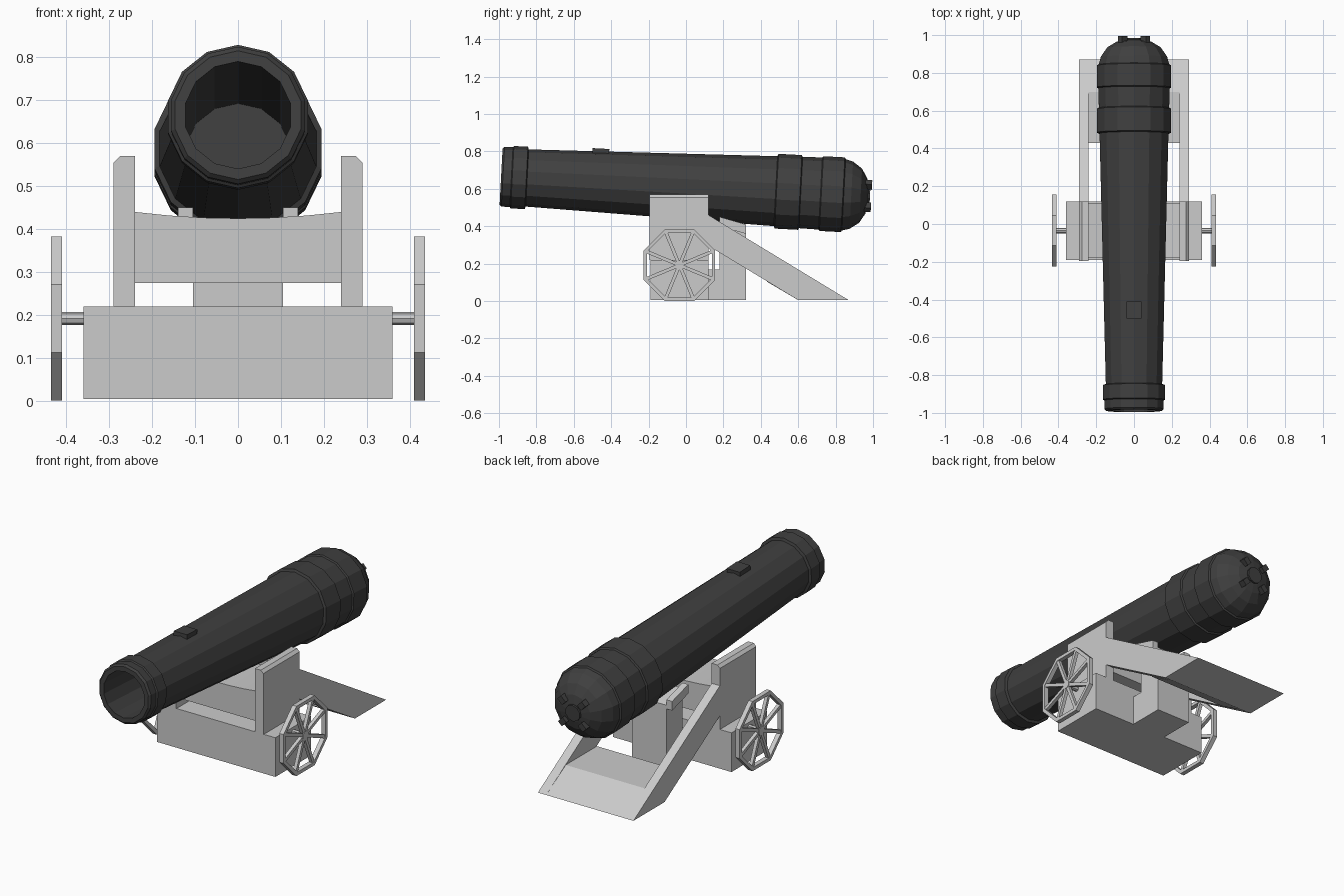
import bpy, bmesh
from math import pi, sin, cos
from mathutils import Matrix, Vector

old = bpy.data.objects.get("Cube")
if old:
    bpy.data.objects.remove(old)


def material(name, v):
    m = bpy.data.materials.new(name)
    m.use_nodes = True
    m.diffuse_color = (v, v, v, 1)
    m.node_tree.nodes["Principled BSDF"].inputs["Base Color"].default_value = (v, v, v, 1)
    return m


IRON = material("dark iron", 0.05)
GREY = material("light grey carriage", 0.6)


def finish(name, bm, mat, matrix=None):
    bmesh.ops.remove_doubles(bm, verts=bm.verts, dist=1e-5)
    bmesh.ops.recalc_face_normals(bm, faces=bm.faces)
    if matrix:
        bm.transform(matrix)
    mesh = bpy.data.meshes.new(name)
    bm.to_mesh(mesh)
    bm.free()
    mesh.materials.append(mat)
    obj = bpy.data.objects.new(name, mesh)
    bpy.context.collection.objects.link(obj)
    return obj


def add_prism(bm, pts, a, b, axis="x"):
    """Extrude a 2D outline: (y, z) points along x, or (x, z) points along y."""
    place = (lambda p, t: (t, *p)) if axis == "x" else (lambda p, t: (p[0], t, p[1]))
    lo = [bm.verts.new(place(p, a)) for p in pts]
    hi = [bm.verts.new(place(p, b)) for p in pts]
    bm.faces.new(lo)
    bm.faces.new(hi[::-1])
    for i in range(len(pts)):
        j = (i + 1) % len(pts)
        bm.faces.new((lo[i], lo[j], hi[j], hi[i]))


def prism(name, pts, a, b, axis="x", mat=GREY, matrix=None):
    bm = bmesh.new()
    add_prism(bm, pts, a, b, axis)
    return finish(name, bm, mat, matrix)


def rect(a, b, c, d):
    return [(a, c), (b, c), (b, d), (a, d)]


def add_lathe(bm, profile, sides, axis, closed=False, phase=0.0):
    """Revolve (along, radius) points about the x or y axis."""
    rings = []
    for s, r in profile:
        ring = []
        for k in range(sides):
            t = phase + 2 * pi * k / sides
            u, w = r * sin(t), r * cos(t)
            ring.append(bm.verts.new((s, u, w) if axis == "x" else (u, s, w)))
        rings.append(ring)
    for i in range(len(rings) if closed else len(rings) - 1):
        p, q = rings[i], rings[(i + 1) % len(rings)]
        for k in range(sides):
            m = (k + 1) % sides
            bm.faces.new((p[k], p[m], q[m], q[k]))
    if not closed:
        for ring in (rings[0], rings[-1]):
            bm.faces.new(ring)


# Barrel with its bore, muzzle ring, reinforcing bands and rounded breech
tilt = Matrix.Translation((0, 0, 0.613)) @ Matrix.Rotation(-0.053, 4, "X")
profile = [(0.85, 0.125), (-0.99, 0.125), (-0.99, 0.15), (-0.98, 0.16),
           (-0.935, 0.16), (-0.93, 0.167), (-0.855, 0.167), (-0.85, 0.153),
           (0.48, 0.187), (0.485, 0.2), (0.61, 0.2), (0.615, 0.191),
           (0.72, 0.193), (0.725, 0.2), (0.84, 0.2), (0.845, 0.191),
           (0.885, 0.18), (0.935, 0.145), (0.965, 0.095), (0.975, 0.05)]
bm = bmesh.new()
add_lathe(bm, profile, 14, "y")
finish("barrel", bm, IRON, tilt)

# Sight block on top of the barrel
prism("sight_block", rect(-0.04, 0.04, 0.14, 0.178), -0.51, -0.42, "y", IRON, tilt)

# Breech disc and small lugs around it
bm = bmesh.new()
add_lathe(bm, [(0.95, 0.045), (0.985, 0.045)], 10, "y")
finish("breech_disc", bm, IRON, tilt)
for k in range(4):
    turn = Matrix.Rotation(pi / 4 + k * pi / 2, 4, "Y")
    prism("breech_lug", rect(-0.016, 0.016, 0.065, 0.105), 0.94, 0.993, "y", IRON, tilt @ turn)

# Base block and the rear post rising behind it
prism("base_block", rect(-0.19, 0.12, 0.005, 0.22), -0.36, 0.36)
prism("rear_post", [(0.12, 0.005), (0.32, 0.005), (0.32, 0.38), (0.18, 0.42),
                    (0.18, 0.17), (0.12, 0.17)], -0.105, 0.105)

# Transom with a hollowed top under the barrel
top = [(x / 10, 0.425 + 0.26 * (x / 10) ** 2) for x in (2.4, 1.6, 0.8, 0, -0.8, -1.6, -2.4)]
prism("transom", [(-0.24, 0.275), (0.24, 0.275)] + top, -0.18, 0.11, "y")

# Tail crosspiece between the trail rails
prism("tail_crosspiece", [(0.6, 0.005), (0.87, 0.005), (0.7, 0.105), (0.43, 0.105)], -0.24, 0.24)

for side, s in (("left", 1), ("right", -1)):
    # Cheek with chamfered outer top edge, and trail rail sloping to the ground
    cheek = [(0.24, 0.22), (0.29, 0.22), (0.29, 0.555), (0.275, 0.57), (0.24, 0.57)]
    prism(side + "_cheek", [(s * x, z) for x, z in cheek], -0.195, 0.12, "y")
    prism(side + "_trail_rail", [(0.12, 0.46), (0.87, 0.005), (0.6, 0.005), (0.12, 0.295)],
          s * 0.24, s * 0.29)
    # Bearing strip beside the rear post
    prism(side + "_bearing_strip", [(0.18, 0.45), (0.32, 0.41), (0.32, 0.36), (0.18, 0.4)],
          s * 0.105, s * 0.14)

    # Axle stub
    hub = Matrix.Translation((0, -0.035, 0.192))
    bm = bmesh.new()
    add_lathe(bm, [(s * 0.35, 0.015), (s * 0.415, 0.015)], 8, "x")
    finish(side + "_axle", bm, GREY, hub)

    # Eight-sided wheel: rim, hub and spokes to the corners
    bm = bmesh.new()
    x0, x1 = s * 0.41, s * 0.435
    add_lathe(bm, [(x0, 0.207), (x1, 0.207), (x1, 0.187), (x0, 0.187)], 8, "x", True, pi / 8)
    add_lathe(bm, [(x0, 0.025), (x1, 0.025)], 8, "x", False, pi / 8)
    for k in range(8):
        t = pi / 8 + k * pi / 4
        out, across = Vector((sin(t), cos(t))), Vector((cos(t), -sin(t)))
        pts = [out * r + across * w for r, w in rect(0.015, 0.192, -0.009, 0.009)]
        add_prism(bm, [tuple(p) for p in pts], s * 0.413, s * 0.432)
    finish(side + "_wheel", bm, GREY, hub)
